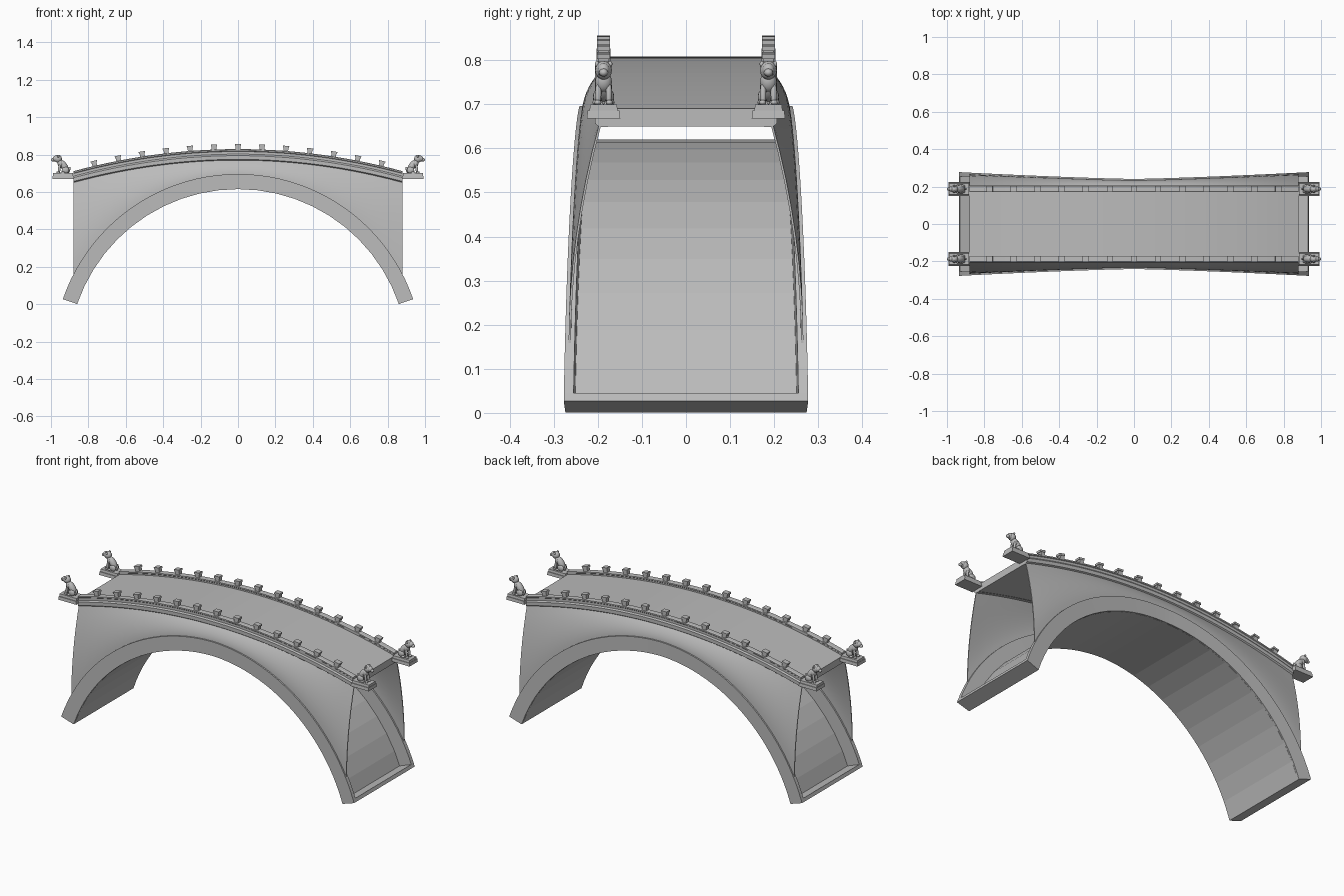
import bpy, bmesh, math
from mathutils import Matrix, Vector

cube = bpy.data.objects.get("Cube")
if cube:
    bpy.data.objects.remove(cube, do_unlink=True)

stone = bpy.data.materials.new("grey stone")
stone.use_nodes = True
stone.diffuse_color = (0.5, 0.5, 0.5, 1)
stone.node_tree.nodes["Principled BSDF"].inputs["Base Color"].default_value = (0.5, 0.5, 0.5, 1)

# Main dimensions
CENTER_Z, R_IN, R_OUT = -0.294, 0.909, 0.99
HALF_ANGLE = math.radians(71.1)
SPAN = 0.88
RAIL_Y = 0.187
ARCH_STEPS, DECK_STEPS = 22, 32


def side_y(x):
    """Half width of the arch, waisted toward the middle."""
    return 0.241 + 0.036 * (abs(x) / 0.93) ** 1.3


def deck_z(x):
    return 0.808 - 0.118 * (x / SPAN) ** 2


def arch_point(radius, angle):
    return radius * math.sin(angle), CENTER_Z + radius * math.cos(angle)


def spread(low, high, steps):
    return [low + (high - low) * i / steps for i in range(steps + 1)]


def finish(name, bm, smooth=None):
    bmesh.ops.recalc_face_normals(bm, faces=bm.faces)
    mesh = bpy.data.meshes.new(name)
    bm.to_mesh(mesh)
    bm.free()
    mesh.materials.append(stone)
    obj = bpy.data.objects.new(name, mesh)
    bpy.context.collection.objects.link(obj)
    if smooth:
        bpy.ops.object.select_all(action='DESELECT')
        bpy.context.view_layer.objects.active = obj
        obj.select_set(True)
        bpy.ops.object.shade_smooth_by_angle(angle=math.radians(smooth))
    return obj


def loft(name, sections, smooth=None):
    """Closed cross-sections joined into one capped solid."""
    bm = bmesh.new()
    rings = [[bm.verts.new(p) for p in s] for s in sections]
    n = len(rings[0])
    for a, b in zip(rings, rings[1:]):
        for i in range(n):
            j = (i + 1) % n
            bm.faces.new((a[i], a[j], b[j], b[i]))
    bm.faces.new(rings[0])
    bm.faces.new(rings[-1])
    return finish(name, bm, smooth)


def arch_section(angle, r0, r1, y0, y1):
    """Four corners of an arch cut; y0 and y1 give y from x."""
    corners = []
    for r, fy in ((r0, y0), (r1, y0), (r1, y1), (r0, y1)):
        x, z = arch_point(r, angle)
        corners.append((x, fy(x), z))
    return corners


angles = spread(-HALF_ANGLE, HALF_ANGLE, ARCH_STEPS)
fine_angles = spread(-HALF_ANGLE, HALF_ANGLE, 2 * ARCH_STEPS)

# Thin barrel vault
loft("arch_vault", [arch_section(a, R_IN, R_IN + 0.005,
     lambda x: -side_y(x) + 0.008, lambda x: side_y(x) - 0.008) for a in angles])

# Curbs closing the feet of the vault
for label, s in (("left", 1), ("right", -1)):
    loft(label + "_foot_curb", [arch_section(s * a, R_IN, R_OUT,
         lambda x: -side_y(x), side_y) for a in (HALF_ANGLE - 0.02, HALF_ANGLE)])


def wall_section(x, s):
    """Upright cut through a side wall, leaning in toward the deck."""
    low_z = CENTER_Z + math.sqrt((R_OUT - 0.006) ** 2 - x * x)
    high_z = deck_z(x) - 0.035
    low_y, high_y = side_y(x) - 0.008, 0.197
    outer = [(low_y + (high_y - low_y) * t ** 2, low_z + (high_z - low_z) * t)
             for t in spread(0, 1, 8)]
    inner = [(y - 0.005, z) for y, z in reversed(outer)]
    return [(x, s * y, z) for y, z in outer + inner]


# Rail profile: half depth across, height above the deck
RAIL = [(0.010, -0.041), (0.019, -0.034), (0.019, -0.014), (0.013, -0.006),
        (0.013, 0.008), (0.016, 0.011), (0.016, 0.018), (0.010, 0.021)]

deck_xs = spread(-SPAN, SPAN, DECK_STEPS)
for label, s in (("back", 1), ("front", -1)):
    # Arch ring, side wall and rail
    loft(label + "_arch_ring", [arch_section(a, R_IN, R_OUT,
         lambda x: s * side_y(x), lambda x: s * (side_y(x) - 0.022)) for a in fine_angles], 30)
    loft(label + "_side_wall", [wall_section(x, s) for x in deck_xs], 30)
    half = [(d, h) for d, h in RAIL]
    profile = half + [(-d, h) for d, h in reversed(half)]
    loft(label + "_rail", [[(x, s * RAIL_Y + d, deck_z(x) + h) for d, h in profile]
                           for x in deck_xs], 25)

    # Posts along the rail
    bm = bmesh.new()
    for i in range(-6, 7):
        x = i * 0.128
        tilt = Matrix.Rotation(math.atan(0.236 * x / SPAN ** 2), 4, 'Y')
        place = Matrix.Translation((x, s * RAIL_Y, deck_z(x) + 0.032)) @ tilt
        for size, lift in (((0.026, 0.024, 0.03), 0), ((0.034, 0.03, 0.011), 0.011)):
            bmesh.ops.create_cube(bm, size=1, matrix=place @ Matrix.Translation((0, 0, lift))
                                  @ Matrix.Diagonal((*size, 1)))
    finish(label + "_rail_posts", bm)

# Curved deck slab
loft("deck", [[(x, -0.19, deck_z(x)), (x, 0.19, deck_z(x)),
               (x, 0.19, deck_z(x) - 0.04), (x, -0.19, deck_z(x) - 0.04)] for x in deck_xs])


def blob(bm, center, radii, lean=0):
    matrix = (Matrix.Translation(center) @ Matrix.Rotation(lean, 4, 'Y')
              @ Matrix.Diagonal((*radii, 1)))
    bmesh.ops.create_uvsphere(bm, u_segments=14, v_segments=10, radius=1, matrix=matrix)


def seated_lion(name, place):
    """Lion facing +x, sitting on the local origin."""
    bm = bmesh.new()
    blob(bm, (-0.004, 0, 0.040), (0.019, 0.019, 0.038), 0.6)   # torso
    blob(bm, (0.014, 0, 0.052), (0.016, 0.019, 0.024), 0.2)    # chest
    blob(bm, (0.027, 0, 0.078), (0.021, 0.019, 0.021))         # mane
    blob(bm, (0.041, 0, 0.079), (0.015, 0.014, 0.016))         # face
    blob(bm, (0.054, 0, 0.073), (0.011, 0.010, 0.009))         # muzzle
    blob(bm, (-0.031, 0, 0.018), (0.007, 0.006, 0.018), -0.3)  # tail
    for s in (1, -1):
        blob(bm, (-0.012, s * 0.014, 0.017), (0.020, 0.010, 0.018))   # haunch
        blob(bm, (0.002, s * 0.018, 0.005), (0.014, 0.007, 0.006))    # hind paw
        blob(bm, (0.020, s * 0.012, 0.026), (0.007, 0.007, 0.028), -0.1)  # foreleg
        blob(bm, (0.026, s * 0.013, 0.005), (0.011, 0.008, 0.006))    # fore paw
        blob(bm, (0.026, s * 0.015, 0.092), (0.006, 0.005, 0.007))    # ear
    bmesh.ops.transform(bm, matrix=place, verts=bm.verts)
    finish(name, bm, 60)


# Corner plinths with lions facing outward
for end, sx in (("left", 1), ("right", -1)):
    for side, sy in (("back", 1), ("front", -1)):
        tiers = [(0.668, 0.058, 0.038), (0.686, 0.056, 0.036),
                 (0.686, 0.054, 0.032), (0.70, 0.054, 0.030)]
        loft(f"{side}_{end}_plinth",
             [[(sx * 0.935 + i * hx, sy * RAIL_Y + j * hy, z)
               for i, j in ((1, 1), (-1, 1), (-1, -1), (1, -1))] for z, hx, hy in tiers])
        turn = Matrix.Rotation(0 if sx > 0 else math.pi, 4, 'Z')
        seated_lion(f"{side}_{end}_lion",
                    Matrix.Translation(Vector((sx * 0.935, sy * RAIL_Y, 0.699))) @ turn)
